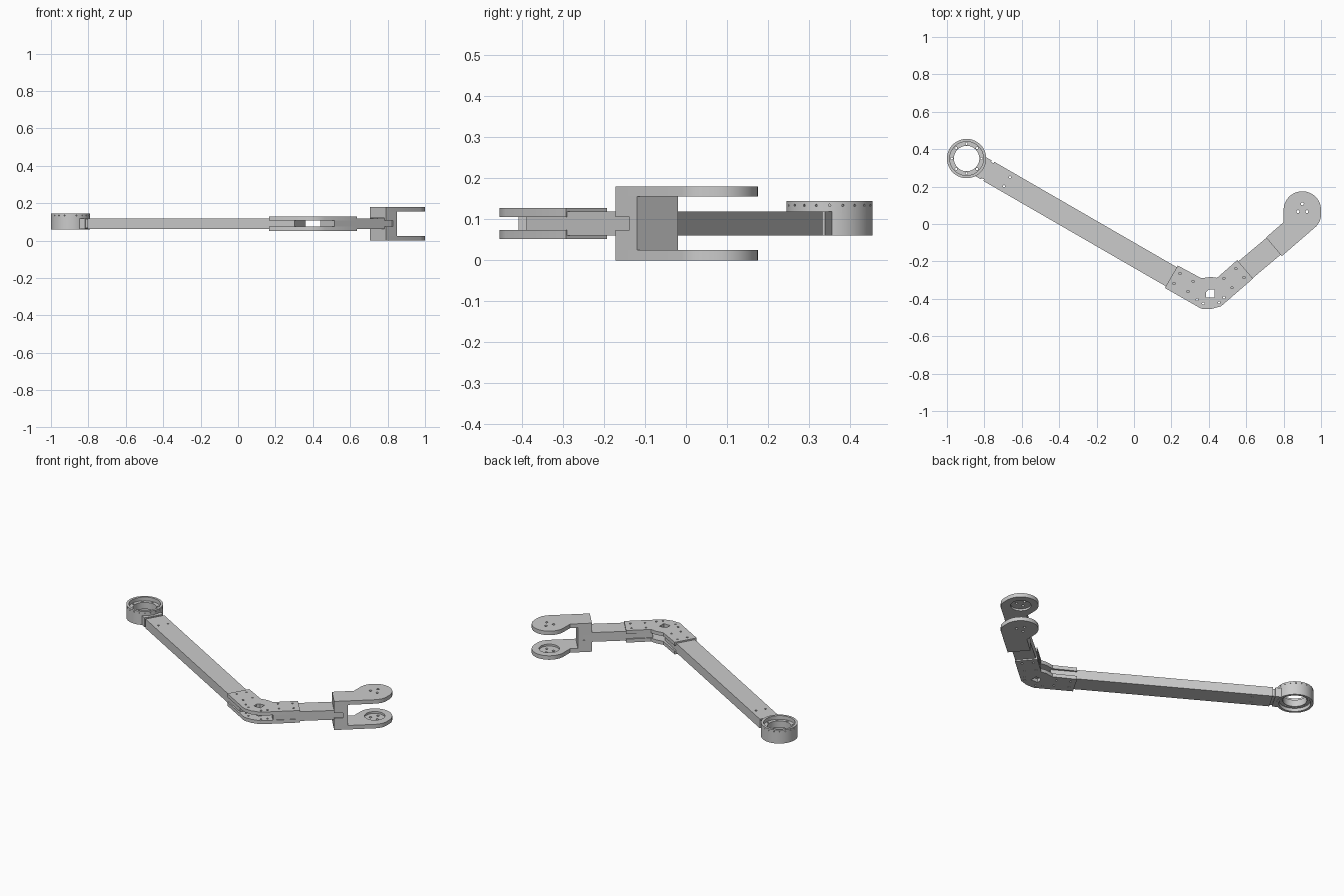
import bpy, bmesh
from math import sin, cos, pi, radians
from mathutils import Vector, Matrix

if "Cube" in bpy.data.objects:
    bpy.data.objects.remove(bpy.data.objects["Cube"])

MID = 0.09                      # mid height of the whole arm
RING = Vector((-0.895, 0.35))
DIR1 = radians(-30)
START2 = Vector((0.478, -0.344))
DIR2 = radians(40)


def circle(c, r, n=24):
    return [(c[0] + r * cos(2 * pi * i / n), c[1] + r * sin(2 * pi * i / n)) for i in range(n)]


def strip(origin, angle, a, b, width):
    """Rectangle along an axis, from distance a to distance b."""
    d = Vector((cos(angle), sin(angle)))
    n = Vector((-d.y, d.x)) * width / 2
    o = Vector(origin)
    return [o + d * a - n, o + d * b - n, o + d * b + n, o + d * a + n]


def prism(name, loops, z0, z1):
    """Extrude one or more counter-clockwise outlines from z0 to z1."""
    bm = bmesh.new()
    for loop in loops:
        lo = [bm.verts.new((p[0], p[1], z0)) for p in loop]
        hi = [bm.verts.new((p[0], p[1], z1)) for p in loop]
        bm.faces.new(lo[::-1])
        bm.faces.new(hi)
        for i in range(len(lo)):
            j = (i + 1) % len(lo)
            bm.faces.new((lo[i], lo[j], hi[j], hi[i]))
    me = bpy.data.meshes.new(name)
    bm.to_mesh(me)
    bm.free()
    ob = bpy.data.objects.new(name, me)
    bpy.context.collection.objects.link(ob)
    return ob


def cut(ob, cutter):
    mod = ob.modifiers.new("cut", 'BOOLEAN')
    mod.operation, mod.solver, mod.object = 'DIFFERENCE', 'EXACT', cutter
    bpy.context.view_layer.objects.active = ob
    bpy.ops.object.modifier_apply(modifier=mod.name)
    bpy.data.objects.remove(cutter)


def drill(ob, centres, r, z0=-1, z1=1):
    cut(ob, prism("drill", [circle(c, r, 16) for c in centres], z0, z1))


def layer(side, a, b):
    """Height range a..b away from the mid plane, above or below."""
    return sorted((MID + side * a, MID + side * b))


# end ring with counterbores, bolt holes and rim holes
ring = prism("end_ring", [circle(RING, 0.105, 64)], 0.06, 0.145)
cut(ring, prism("bore", [circle(RING, 0.068, 64)], 0, 1))
cut(ring, prism("top_recess", [circle(RING, 0.09, 64)], 0.122, 1))
cut(ring, prism("bottom_recess", [circle(RING, 0.09, 64)], 0, 0.08))
drill(ring, circle(RING, 0.079, 8), 0.006)
rim = prism("rim_holes", [circle((0, 0), 0.003, 8)], 0.097, 0.11)
bm = bmesh.new()
for i in range(20):
    tmp = rim.data.copy()
    tmp.transform(Matrix.Translation((RING.x, RING.y, 0.134))
                  @ Matrix.Rotation(2 * pi * i / 20, 4, 'Z') @ Matrix.Rotation(pi / 2, 4, 'Y'))
    bm.from_mesh(tmp)
    bpy.data.meshes.remove(tmp)
bm.to_mesh(rim.data)
bm.free()
cut(ring, rim)

# neck between ring and long bar
neck = prism("ring_neck", [strip(RING, DIR1, 0.06, 0.122, 0.116)], 0.061, 0.119)
cut(neck, prism("clearance", [circle(RING, 0.1, 64)], 0, 1))
prism("neck_tongue", [strip(RING, DIR1, 0.115, 0.16, 0.1)], 0.066, 0.114)

# two bars
long_bar = prism("long_bar", [strip(RING, DIR1, 0.137, 1.415, 0.118)], 0.061, 0.119)
drill(long_bar, [(-0.663, 0.25), (-0.695, 0.202)], 0.006)
prism("short_bar", [strip(START2, DIR2, 0, 0.40, 0.118)], 0.061, 0.119)

# elbow plates, with side lips that wrap the bars
elbow = [(0.165, -0.342), (0.36, -0.453), (0.41, -0.455), (0.465, -0.44), (0.636, -0.292),
         (0.552, -0.193), (0.444, -0.288), (0.41, -0.283), (0.36, -0.29), (0.234, -0.222)]
bolts = [(0.246, -0.265), (0.214, -0.318), (0.316, -0.307), (0.289, -0.361), (0.337, -0.404),
         (0.37, -0.425), (0.545, -0.238), (0.588, -0.286), (0.481, -0.291), (0.524, -0.34),
         (0.455, -0.42), (0.481, -0.393)]
window = [(0.385, -0.393), (0.43, -0.393), (0.43, -0.35), (0.4, -0.35), (0.385, -0.365)]
for side, label in ((1, "top"), (-1, "bottom")):
    plate = prism("elbow_plate_" + label, [elbow], *layer(side, 0.016, 0.038))
    for seat in (strip(RING, DIR1, 1.0, 1.416, 0.119), strip(START2, DIR2, -0.001, 0.4, 0.119)):
        cut(plate, prism("seat", [seat], 0.0605, 0.1195))
    drill(plate, bolts, 0.006)
    cut(plate, prism("window", [window], -1, 1))

# fork: two cheeks with shallow inner recesses
EYE = Vector((0.9, 0.075))
arc = [(EYE.x + 0.1 * cos(pi * i / 24), EYE.y + 0.1 * sin(pi * i / 24)) for i in range(25)]
cheek = [(0.706, -0.072), (0.79, -0.172), (0.975, -0.012), (0.992, 0.012), (1.0, 0.04)] + arc + [(0.8, 0.01)]
for side, label in ((1, "top"), (-1, "bottom")):
    part = prism("fork_cheek_" + label, [cheek], *layer(side, 0.065, 0.09))
    cut(part, prism("recess", [circle(EYE, 0.058, 48)], *layer(side, 0, 0.077)))
    drill(part, [EYE + Vector(p) for p in ((0, 0.033), (-0.024, -0.009), (0.024, -0.009))], 0.008)

# fork wall, slotted at the sides for the short bar
wall = prism("fork_wall", [[(0.706, -0.072), (0.79, -0.172), (0.851, -0.119), (0.767, -0.019)]], 0.025, 0.155)
cut(wall, prism("side_slot", [strip(START2, DIR2, 0.2, 0.401, 0.3)], 0.074, 0.106))
cut(wall, prism("bar_seat", [strip(START2, DIR2, 0.2, 0.401, 0.119)], 0.0605, 0.1195))

# smooth the round faces, keep hard edges
bpy.ops.object.select_all(action='SELECT')
bpy.context.view_layer.objects.active = ring
bpy.ops.object.shade_smooth_by_angle(angle=radians(30))
